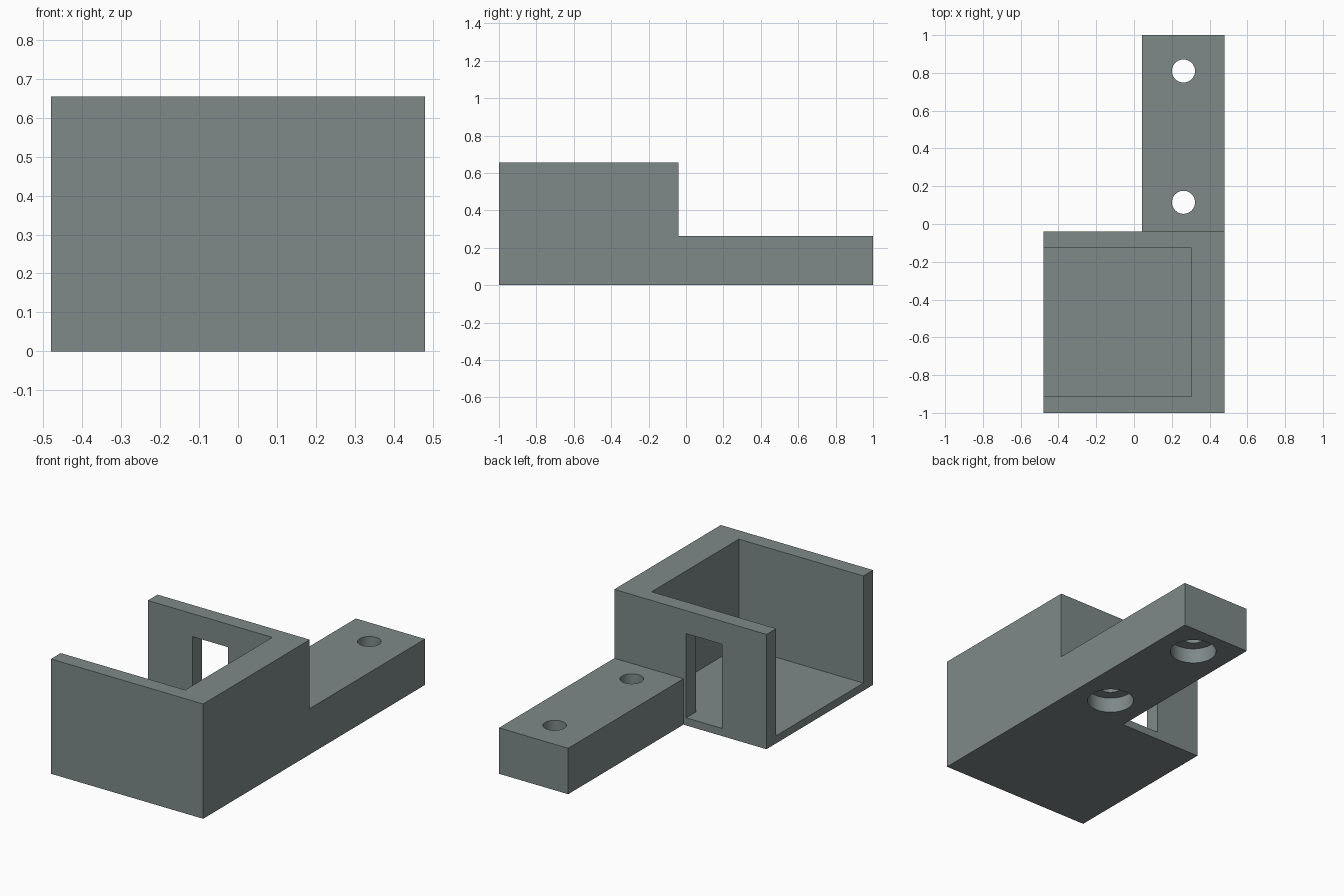
import bpy, bmesh
from mathutils import Vector

if "Cube" in bpy.data.objects:
    bpy.data.objects.remove(bpy.data.objects["Cube"])

U = 2 / 45.8                      # design unit
X0, X1 = -11 * U, 11 * U          # box width
Y0, Y1 = -1.0, -1.0 + 22 * U      # box depth
H = 15 * U                        # box height
ARM_X, ARM_H = X0 + 12 * U, 6 * U

grey = bpy.data.materials.new("slate grey")
grey.diffuse_color = (0.21, 0.25, 0.25, 1)
grey.use_nodes = True
grey.node_tree.nodes["Principled BSDF"].inputs["Base Color"].default_value = grey.diffuse_color


def prism(name, profile, y0, y1):
    """Extrude an (x, z) profile from y0 to y1."""
    bm = bmesh.new()
    face = bm.faces.new([bm.verts.new((x, y0, z)) for x, z in profile])
    ext = bmesh.ops.extrude_face_region(bm, geom=[face])
    moved = [v for v in ext["geom"] if isinstance(v, bmesh.types.BMVert)]
    bmesh.ops.translate(bm, verts=moved, vec=Vector((0, y1 - y0, 0)))
    bmesh.ops.recalc_face_normals(bm, faces=bm.faces)
    mesh = bpy.data.meshes.new(name)
    bm.to_mesh(mesh)
    bm.free()
    mesh.materials.append(grey)
    obj = bpy.data.objects.new(name, mesh)
    bpy.context.collection.objects.link(obj)
    return obj


def block(name, x0, x1, y0, y1, z0, z1):
    return prism(name, [(x0, z0), (x1, z0), (x1, z1), (x0, z1)], y0, y1)


def cylinder(name, x, y, r, z0, z1):
    bpy.ops.mesh.primitive_cylinder_add(vertices=64, radius=r, depth=z1 - z0,
                                        location=(x, y, (z0 + z1) / 2))
    obj = bpy.context.object
    obj.name = name
    obj.data.materials.append(grey)
    return obj


def cut(target, cutter):
    cutter.hide_render = True
    mod = target.modifiers.new("cut", "BOOLEAN")
    mod.operation, mod.solver, mod.object = "DIFFERENCE", "EXACT", cutter
    bpy.context.view_layer.objects.active = target
    bpy.ops.object.modifier_apply(modifier=mod.name)
    bpy.data.objects.remove(cutter)


# Solid blank for the box and its mounting arm
bracket = block("bracket", X0, X1, Y0, 1.0, 0, H)

# Clear everything around the low arm behind the box
cut(bracket, prism("arm_clearance",
                   [(-1, -1), (ARM_X, -1), (ARM_X, ARM_H), (1, ARM_H), (1, 1), (-1, 1)],
                   Y1, 1.5))

# Cavity open at the top and left
cut(bracket, block("cavity", -1, X0 + 18 * U, Y0 + 2 * U, Y1 - 2 * U, U, 1))

# Rectangular opening in the rear wall, level with the cavity floor
cut(bracket, block("rear_opening", X0 + 6.45 * U, X0 + 11.6 * U,
                   Y1 - 3 * U, Y1 + U, U, 12 * U))

# Two screw holes, counterbored from underneath
for y in (0.115, 0.81):
    cut(bracket, cylinder("screw_hole", 0.262, y, 0.061, -0.2, 0.5))
    cut(bracket, cylinder("counterbore", 0.262, y, 0.124, -0.2, 2 * U))

bpy.ops.object.select_all(action="DESELECT")
bracket.select_set(True)
bpy.context.view_layer.objects.active = bracket
bpy.ops.object.shade_smooth_by_angle()
